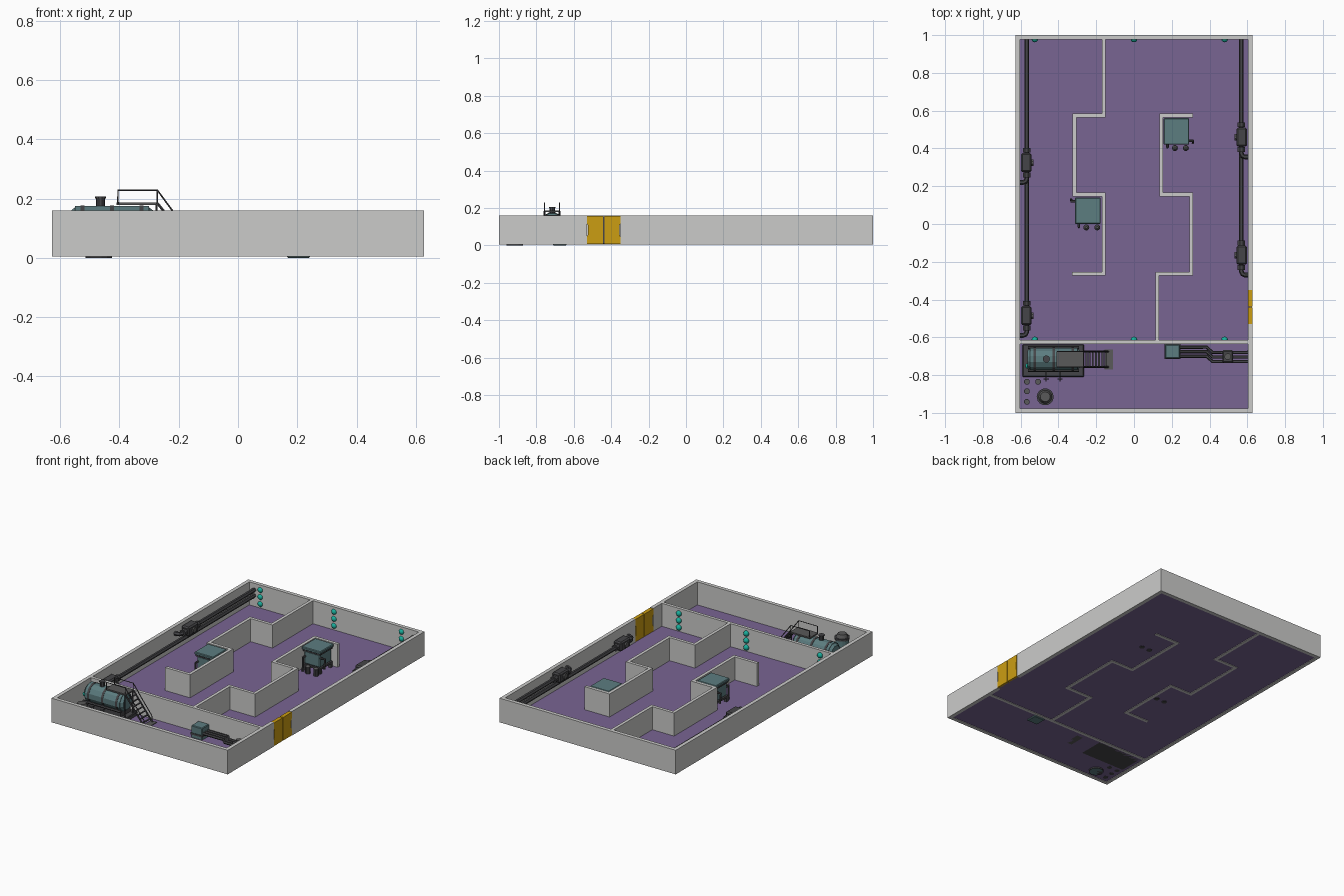
import bpy, bmesh
from math import pi
from mathutils import Vector, Matrix

if "Cube" in bpy.data.objects:
    bpy.data.objects.remove(bpy.data.objects["Cube"])


def material(name, r, g, b):
    m = bpy.data.materials.new(name)
    m.use_nodes = True
    m.diffuse_color = (r, g, b, 1)
    m.node_tree.nodes["Principled BSDF"].inputs["Base Color"].default_value = (r, g, b, 1)
    return m


WALL = material("pale grey wall", .6, .6, .59)
FLOOR = material("purple floor", .19, .128, .29)
TEAL = material("dull teal metal", .107, .205, .216)
DARK = material("dark grey metal", .06, .06, .065)
GREY = material("mid grey metal", .1, .1, .1)
YELLOW = material("yellow door paint", .6, .34, .006)
GLOW = material("bright teal lamp", .01, .42, .33)


def finish(name, bm, mat, smooth=False):
    bmesh.ops.recalc_face_normals(bm, faces=bm.faces)
    me = bpy.data.meshes.new(name)
    bm.to_mesh(me)
    bm.free()
    me.materials.append(mat)
    ob = bpy.data.objects.new(name, me)
    bpy.context.collection.objects.link(ob)
    for p in me.polygons:
        p.use_smooth = smooth
    return ob


def box(name, x, y, z, mat, bevel=0):
    bm = bmesh.new()
    bmesh.ops.create_cube(bm, size=1)
    for v in bm.verts:
        v.co = [lo + (hi - lo) * (c + .5) for c, (lo, hi) in zip(v.co, (x, y, z))]
    if bevel:
        bmesh.ops.bevel(bm, geom=bm.edges[:], offset=bevel, segments=1, affect='EDGES')
    return finish(name, bm, mat)


def drum(name, c, r, h, mat, sides=12, axis='Z', top=None):
    bm = bmesh.new()
    bmesh.ops.create_cone(bm, cap_ends=True, segments=sides, radius1=r,
                          radius2=r if top is None else top, depth=h)
    turn = {'Z': Matrix(), 'X': Matrix.Rotation(pi / 2, 4, 'Y'),
            'Y': Matrix.Rotation(pi / 2, 4, 'X')}[axis]
    bmesh.ops.transform(bm, matrix=Matrix.Translation(c) @ turn
                        @ Matrix.Rotation(pi / sides, 4, 'Z'), verts=bm.verts)
    return finish(name, bm, mat)


def ball(name, c, r, mat):
    bm = bmesh.new()
    bmesh.ops.create_uvsphere(bm, u_segments=12, v_segments=8, radius=r,
                              matrix=Matrix.Translation(c))
    return finish(name, bm, mat, True)


def rod(name, pts, r, mat):
    """Tube along a path of points."""
    cu = bpy.data.curves.new(name, 'CURVE')
    cu.dimensions, cu.bevel_depth, cu.bevel_resolution, cu.use_fill_caps = '3D', r, 1, True
    s = cu.splines.new('POLY')
    s.points.add(len(pts) - 1)
    for p, co in zip(s.points, pts):
        p.co = (*co, 1)
    tmp = bpy.data.objects.new(name + " path", cu)
    bpy.context.collection.objects.link(tmp)
    dg = bpy.context.evaluated_depsgraph_get()
    me = bpy.data.meshes.new_from_object(tmp.evaluated_get(dg))
    bpy.data.objects.remove(tmp)
    bm = bmesh.new()
    bm.from_mesh(me)
    me.materials.clear()
    return finish(name, bm, mat)


def prism(name, outline, direction, mat):
    bm = bmesh.new()
    f = bm.faces.new([bm.verts.new(p) for p in outline])
    ext = bmesh.ops.extrude_face_region(bm, geom=[f])["geom"]
    bmesh.ops.translate(bm, vec=direction,
                        verts=[v for v in ext if isinstance(v, bmesh.types.BMVert)])
    return finish(name, bm, mat)


def wall(name, path, t, top=.16):
    """Mitred wall that follows a right-angled path."""
    pts = [Vector(p) for p in path]
    left, right = [], []
    for i, p in enumerate(pts):
        n = Vector((0, 0))
        dirs = [(pts[j + 1] - pts[j]).normalized() for j in (i - 1, i) if 0 <= j < len(pts) - 1]
        for d in dirs:
            n += Vector((-d.y, d.x))
        left.append(p + n * t / 2)
        right.append(p - n * t / 2)
    prism(name, [(p.x, p.y, .005) for p in left + right[::-1]], (0, 0, top - .005), WALL)


# Floor and walls
box("floor", (-.615, .615), (-.985, .985), (.008, .012), FLOOR)
wall("outer_wall", [(.615, -.35), (.615, .988), (-.615, .988), (-.615, -.988),
                    (.615, -.988), (.615, -.53)], .024)
wall("partition_wall", [(-.604, -.625), (.604, -.625)], .02)
wall("left_maze_wall", [(-.16, .977), (-.16, .575), (-.315, .575), (-.315, .156),
                        (-.16, .156), (-.16, -.263), (-.327, -.263)], .02)
wall("right_maze_wall", [(.313, .575), (.144, .575), (.144, .156), (.303, .156),
                         (.303, -.263), (.123, -.263), (.123, -.616)], .02)

# Double door: two notched leaves with a thin seam
for side, tag in ((-1, "front"), (1, "back")):
    prof = [(.003, .008), (.09, .008), (.09, .045), (.084, .058), (.084, .105),
            (.09, .118), (.09, .157), (.003, .157)]
    prism(tag + "_door_leaf", [(.604, -.44 + side * y, z) for y, z in prof], (.024, 0, 0), YELLOW)
box("door_seam", (.608, .624), (-.444, -.436), (.01, .154), DARK)

# Wall lamps, three per column
for x in (-.525, 0, .48):
    for y in (.98, -.614):
        for z in (.038, .083, .128):
            ball("wall_lamp", (x, y, z), .018, GLOW)


# Pipe runs along the long walls, each with a valve housing and an elbow into the wall
def pipe_run(side, valve_y, z):
    x, end = side * .568, valve_y - .105
    rod("wall_pipe", [(x, .976, z), (x, end + .02, z), (x + side * .006, end + .006, z),
                      (x + side * .02, end, z), (side * .606, end, z)], .013, DARK)
    box("valve_housing", sorted((side * .542, side * .598)), (valve_y - .05, valve_y + .05),
        (z - .03, z + .03), DARK, .008)
    for dy in (-.065, .065):
        drum("pipe_collar", (x, valve_y + dy, z), .021, .025, DARK, 8, 'Y')
    drum("valve_cap", (side * .54, valve_y, z), .018, .014, GREY, 8, 'X')


for side, far, near in ((-1, .325, -.485), (1, .46, -.165)):
    pipe_run(side, far, .118)
    pipe_run(side, near, .082)


# Free-standing machines with a roof slab, legs, canisters and a hose
def machine(x0, y0, side):
    x1, y1, cx = x0 + .135, y0 + .14, x0 + .0675
    box("machine_roof", (x0, x1), (y0, y1), (.142, .16), TEAL, .004)
    box("machine_trim", (x0 + .006, x1 - .006), (y0 + .006, y1 - .006), (.132, .142), DARK)
    box("machine_body", (x0 + .012, x1 - .012), (y0 + .012, y1 - .012), (.05, .132), TEAL, .005)
    box("machine_base", (x0 + .006, x1 - .006), (y0 + .006, y1 - .006), (.038, .05), DARK)
    for x in (x0 + .015, x1 - .015):
        for y in (y0 + .015, y1 - .015):
            box("machine_leg", (x - .009, x + .009), (y - .009, y + .009), (.01, .04), DARK)
    for x in (cx - .008, cx + .05):
        drum("canister", (x, y0 - .018, .03), .016, .05, DARK, 10)
        drum("canister_cap", (x, y0 - .018, .06), .014, .01, GREY, 10, top=.006)
    rod("drain_pipe", [(x0 + .02, y0 + .01, .1), (x0 + .02, y0 - .014, .1),
                       (x0 + .02, y0 - .014, .012)], .007, DARK)
    edge, hy = (x1, y0 + .02) if side > 0 else (x0, y1 - .02)
    rod("side_hose", [(edge - side * .015, hy, .11), (edge + side * .02, hy, .11),
                      (edge + side * .02, hy - side * .01, .05)], .007, DARK)


machine(.157, .42, 1)
machine(-.312, 0, -1)

# Boiler: plinth, banded tank, chimney
box("boiler_plinth", (-.59, -.265), (-.81, -.637), (.008, .035), DARK, .004)
box("boiler_cradle", (-.55, -.3), (-.765, -.665), (.035, .07), DARK)
drum("boiler_tank", (-.425, -.715, .115), .061, .25, TEAL, 12, 'X')
drum("boiler_left_end", (-.557, -.715, .115), .045, .016, TEAL, 12, 'X', .058)
drum("boiler_right_end", (-.293, -.715, .115), .058, .016, TEAL, 12, 'X', .045)
for x in (-.525, -.425, -.325):
    drum("boiler_band", (x, -.715, .115), .063, .014, DARK, 12, 'X')
for y in (-.775, -.655):
    rod("boiler_side_pipe", [(-.56, y, .075), (-.29, y, .075)], .008, DARK)
drum("chimney", (-.464, -.715, .187), .015, .035, DARK, 10)
drum("chimney_rim", (-.464, -.715, .203), .019, .006, DARK, 10)
ball("boiler_lamp", (-.562, -.752, .11), .014, GLOW)
for x in (-.465, -.392):
    rod("valve_stem", [(x, -.775, .075), (x, -.835, .075)], .003, DARK)
    rod("valve_handle", [(x - .014, -.82, .075), (x + .014, -.82, .075)], .003, DARK)

# Platform, railings and stairs over the boiler
box("platform", (-.41, -.268), (-.757, -.675), (.178, .187), GREY)
for y in (-.757, -.676):
    rod("hand_rail", [(-.405, y, .182), (-.405, y, .228), (-.272, y, .228),
                      (-.222, y, .16), (-.14, y, .055), (-.14, y, .015)], .0028, DARK)
    rod("rail_post", [(-.272, y, .182), (-.272, y, .228)], .0028, DARK)
    rod("stair_stringer", [(-.27, y, .182), (-.135, y, .012)], .005, DARK)
    rod("platform_leg", [(-.275, y, .18), (-.275, y, .03)], .004, DARK)
for i in range(1, 8):
    x, z = -.27 + .135 * i / 8, .182 - .17 * i / 8
    box("stair_tread", (x - .004, x + .006), (-.757, -.676), (z - .002, z + .002), DARK)
box("stair_foot", (-.155, -.112), (-.77, -.665), (.008, .016), GREY)

# Round tank and small canisters in the corner
drum("round_tank", (-.47, -.915, .058), .04, .116, TEAL, 14)
for z in (.006, .06, .112):
    drum("round_tank_ring", (-.47, -.915, z), .045, .012, DARK, 14)
drum("round_tank_lid", (-.47, -.915, .128), .036, .024, GREY, 14, top=.026)
for x, y in ((-.567, -.835), (-.508, -.835), (-.567, -.885), (-.567, -.942)):
    drum("small_canister", (x, y, .03), .016, .045, DARK, 8)
    drum("small_canister_lid", (x, y, .056), .012, .007, GREY, 8)

# Pump cabinet with stepped pipes to the side wall
box("pump_cabinet", (.165, .243), (-.712, -.638), (.0, .088), TEAL, .004)
box("cabinet_band", (.162, .246), (-.715, -.636), (.03, .042), DARK)
for y in (-.652, -.676, -.7):
    rod("pump_pipe", [(.235, y, .05), (.385, y, .05), (.415, y - .028, .05), (.606, y - .028, .05)],
        .009, DARK)
box("pump_valve", (.468, .525), (-.735, -.667), (.028, .072), DARK, .007)
drum("pump_valve_cap", (.497, -.702, .075), .018, .012, GREY, 8)
